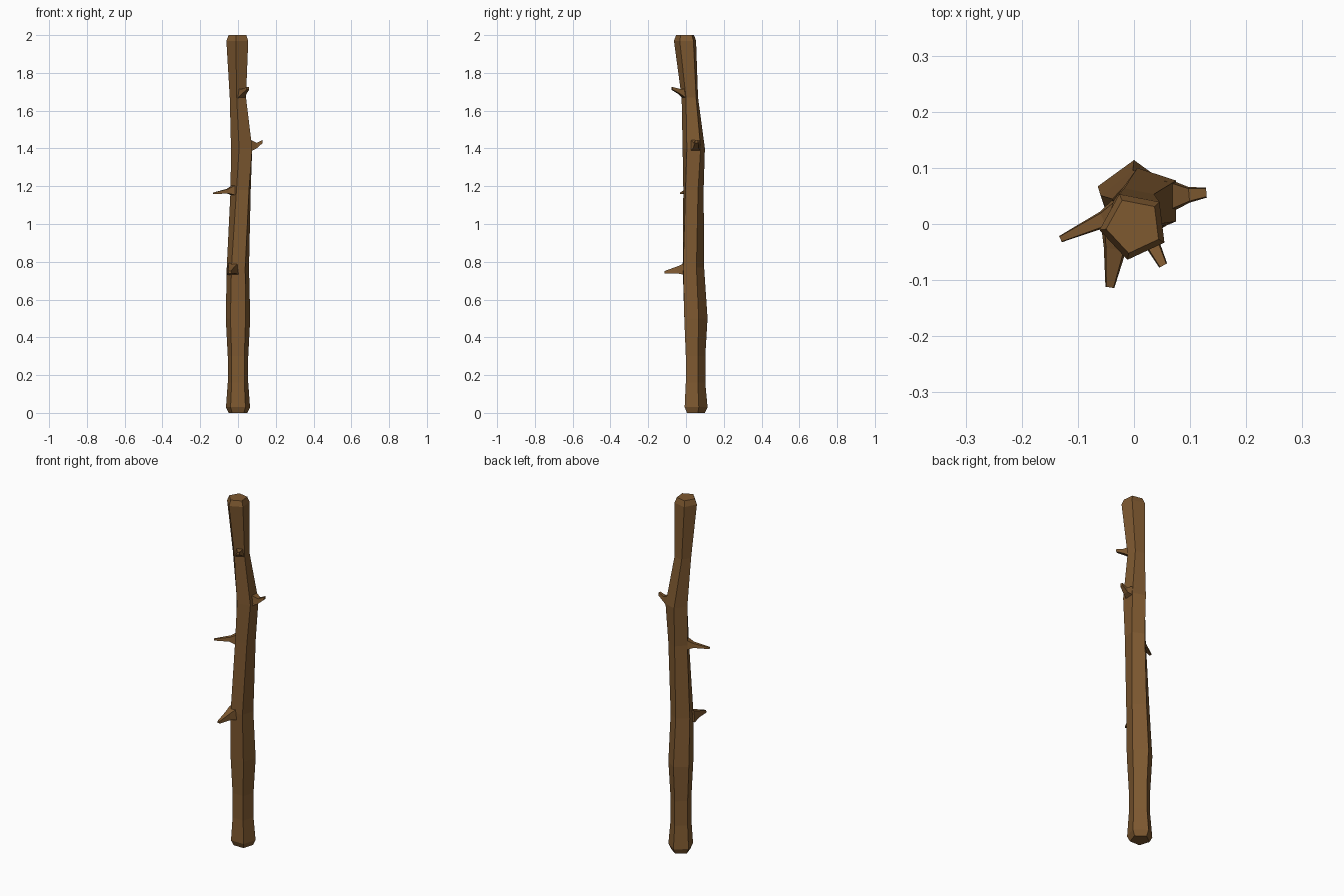
import bpy
import bmesh
from math import cos, sin, radians
from mathutils import Vector

if "Cube" in bpy.data.objects:
    bpy.data.objects.remove(bpy.data.objects["Cube"])

wood = bpy.data.materials.new("brown wood")
wood.use_nodes = True
brown = (0.21, 0.1, 0.03, 1)
wood.diffuse_color = brown
wood.node_tree.nodes["Principled BSDF"].inputs["Base Color"].default_value = brown


def loft(name, rings):
    """Skin a list of equal point rings and close both ends."""
    bm = bmesh.new()
    loops = [[bm.verts.new(p) for p in ring] for ring in rings]
    n = len(loops[0])
    for a, b in zip(loops, loops[1:]):
        for i in range(n):
            j = (i + 1) % n
            bm.faces.new((a[i], a[j], b[j], b[i]))
    bm.faces.new(loops[0][::-1])
    bm.faces.new(loops[-1])
    bmesh.ops.recalc_face_normals(bm, faces=bm.faces)
    mesh = bpy.data.meshes.new(name)
    bm.to_mesh(mesh)
    bm.free()
    mesh.materials.append(wood)
    obj = bpy.data.objects.new(name, mesh)
    bpy.context.collection.objects.link(obj)
    return obj


def pentagon(z, x, y, r, turn):
    angles = [radians(turn + 72 * k) for k in range(5)]
    return [(x + r * cos(a), y + r * sin(a), z) for a in angles]


def thorn(name, stations):
    """Four-sided spike through (centre, half width, half height) stations."""
    axis = Vector(stations[-1][0]) - Vector(stations[0][0])
    side = axis.cross(Vector((0, 0, 1))).normalized()
    rings = []
    for centre, w, h in stations:
        c, up = Vector(centre), Vector((0, 0, h))
        rings.append([c - side * w - up, c + side * w - up,
                      c + side * w * 0.8 + up, c - side * w * 0.8 + up])
    return loft(name, rings)


# Crooked five-sided shaft: height, centre x, centre y, radius, turn
loft("shaft", [pentagon(*s) for s in (
    (0, 0, 0.047, 0.052, 18),
    (0.03, 0, 0.047, 0.067, 18),
    (0.16, 0, 0.045, 0.057, 18),
    (0.3, 0, 0.045, 0.057, 18),
    (0.5, 0, 0.046, 0.068, 18),
    (0.77, 0, 0.034, 0.062, 20),
    (1.18, 0.017, 0.037, 0.057, 28),
    (1.4, 0.025, 0.041, 0.062, 36),
    (1.67, 0.002, 0.022, 0.046, 43),
    (1.97, 0, -0.003, 0.062, 43),
    (2, 0, -0.003, 0.05, 43),
)])

# Broken twig stubs
thorn("lower_front_thorn", [
    ((-0.026, 0.0, 0.762), 0.034, 0.032),
    ((-0.034, -0.045, 0.757), 0.02, 0.018),
    ((-0.043, -0.113, 0.745), 0.008, 0.006)])
thorn("right_thorn", [
    ((-0.015, 0.026, 1.18), 0.03, 0.03),
    ((-0.055, 0.008, 1.174), 0.015, 0.012),
    ((-0.131, -0.027, 1.162), 0.006, 0.004)])
thorn("left_thorn", [
    ((0.055, 0.05, 1.415), 0.034, 0.035),
    ((0.098, 0.052, 1.415), 0.014, 0.014),
    ((0.129, 0.056, 1.436), 0.009, 0.008)])
thorn("upper_front_thorn", [
    ((0.015, -0.005, 1.69), 0.024, 0.026),
    ((0.034, -0.038, 1.703), 0.013, 0.013),
    ((0.052, -0.074, 1.718), 0.008, 0.007)])
